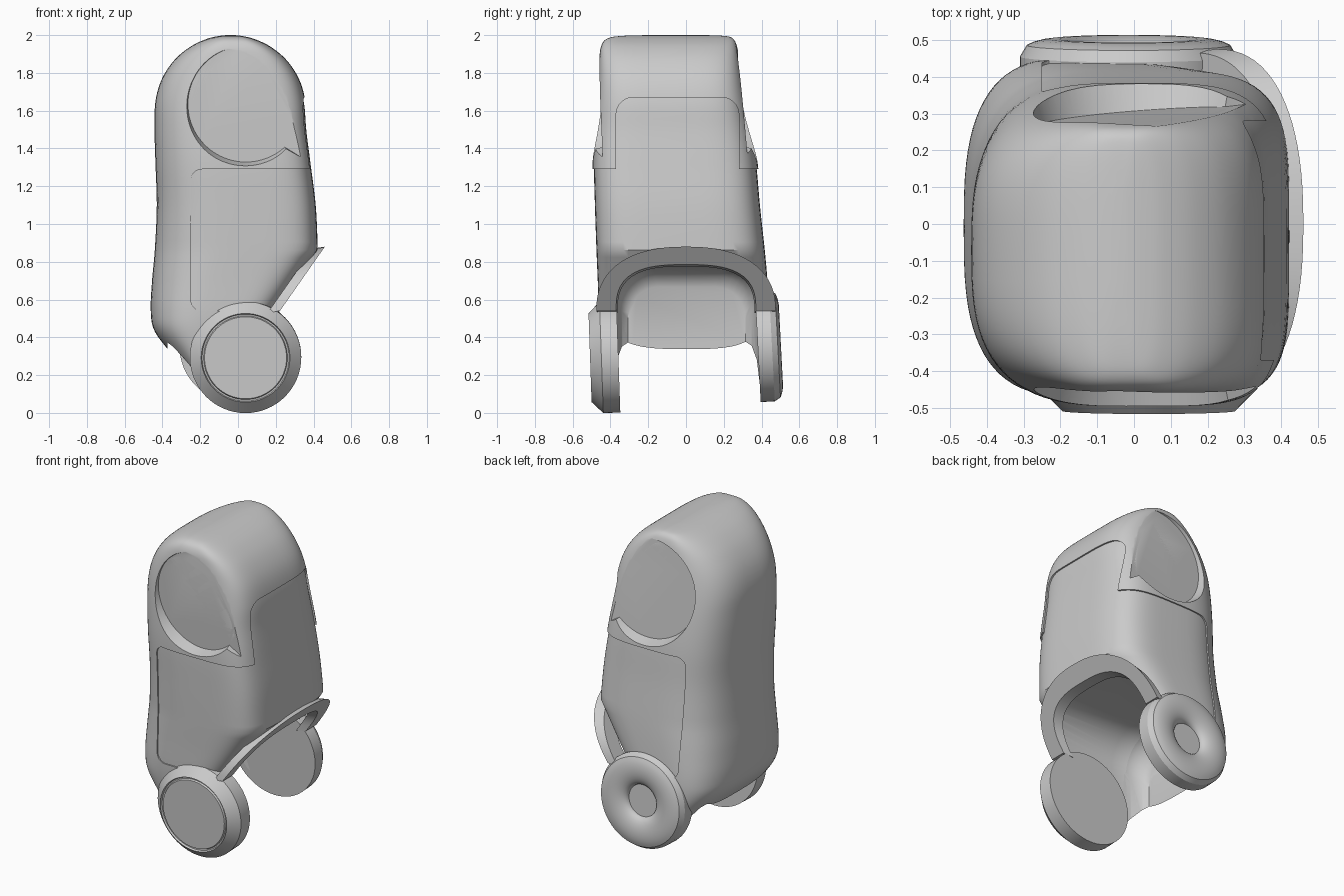
import bpy, bmesh, math
from mathutils import Vector

cube = bpy.data.objects.get("Cube")
if cube:
    bpy.data.objects.remove(cube, do_unlink=True)

grey = bpy.data.materials.new("plain grey")
grey.use_nodes = True
tone = (0.6, 0.6, 0.6, 1)
grey.diffuse_color = tone
grey.node_tree.nodes["Principled BSDF"].inputs["Base Color"].default_value = tone


def make(name, rings):
    """Skin a list of equal rings and cap both ends."""
    bm = bmesh.new()
    loops = [[bm.verts.new(p) for p in ring] for ring in rings]
    bm.faces.new(loops[0])
    bm.faces.new(loops[-1])
    for a, b in zip(loops, loops[1:]):
        for i in range(len(a)):
            j = (i + 1) % len(a)
            bm.faces.new((a[i], a[j], b[j], b[i]))
    bmesh.ops.recalc_face_normals(bm, faces=bm.faces)
    mesh = bpy.data.meshes.new(name)
    bm.to_mesh(mesh)
    bm.free()
    mesh.materials.append(grey)
    obj = bpy.data.objects.new(name, mesh)
    bpy.context.collection.objects.link(obj)
    return obj


def prism(name, outline, *maps):
    """Extrude a flat outline through a series of mapping functions."""
    return make(name, [[place(*p) for p in outline] for place in maps])


def rounded(u0, u1, v0, v1, r, steps=8):
    pts = []
    corners = ((u1 - r, v1 - r), (u0 + r, v1 - r), (u0 + r, v0 + r), (u1 - r, v0 + r))
    for k, (cu, cv) in enumerate(corners):
        for i in range(steps + 1):
            a = math.pi / 2 * (k + i / steps)
            pts.append((cu + r * math.cos(a), cv + r * math.sin(a)))
    return pts


def activate(obj):
    bpy.ops.object.select_all(action="DESELECT")
    obj.select_set(True)
    bpy.context.view_layer.objects.active = obj


def smooth(obj, angle=35):
    activate(obj)
    bpy.ops.object.shade_smooth_by_angle(angle=math.radians(angle))


def cut(obj, cutters):
    activate(obj)
    for c in cutters:
        mod = obj.modifiers.new("cut", "BOOLEAN")
        mod.operation = "DIFFERENCE"
        mod.solver = "EXACT"
        mod.object = c
        bpy.ops.object.modifier_apply(modifier=mod.name)


# Body sections: height, left edge, right edge, front edge, back edge
SECTIONS = [
    (2.0, -.06, -.02, -.2, .1), (1.995, -.103, .023, -.35, .21),
    (1.98, -.165, .085, -.42, .25), (1.94, -.25, .17, -.45, .27),
    (1.87, -.335, .255, -.46, .285), (1.77, -.402, .322, -.466, .303),
    (1.65, -.437, .357, -.475, .325), (1.5, -.442, .37, -.487, .353),
    (1.32, -.437, .393, -.495, .38), (1.1, -.43, .42, -.49, .4),
    (.87, -.44, .43, -.482, .425), (.7, -.455, .43, -.475, .44),
    (.54, -.462, .43, -.47, .45), (.43, -.44, .43, -.46, .45),
    (.3, -.34, .43, -.44, .45), (.18, -.23, .43, -.42, .44)]
SLOPE = .7


def spline(rows, steps):
    out = []
    for i in range(len(rows) - 1):
        a, b, c, d = [Vector(rows[min(max(i + k, 0), len(rows) - 1)]) for k in (-1, 0, 1, 2)]
        for s in range(steps):
            t = s / steps
            out.append(b + (c - a) * t / 2 + (a * 2 - b * 5 + c * 4 - d) * t * t / 2
                       + (b * 3 - a - c * 3 + d) * t ** 3 / 2)
    return out + [Vector(rows[-1])]


def body(name, inset):
    rings = []
    for z, left, right, front, back in spline(SECTIONS, 5):
        right = min(right, .43 - SLOPE * (.87 - z))  # sloping underside
        mx, my = (left + right) / 2, (front + back) / 2
        hx, hy = (right - left) / 2 - inset, (back - front) / 2 - inset
        ring = []
        for i in range(80):
            a = math.tau * i / 80
            c, s = math.cos(a), math.sin(a)
            n = 3 if c < 0 else 4.2 if s > 0 else 5
            ring.append((mx + hx * math.copysign(abs(c) ** (2 / n), c),
                         my + hy * math.copysign(abs(s) ** (2 / n), s), z - inset))
        rings.append(ring)
    return make(name, rings)


shell = body("outer_shell", 0)
panel = body("inset_panel", .008)

# Panel openings on front, back and right-hand side
front_gap = prism("front_back_gap_cutter", rounded(-.25, 1, .54, 1.29, .06),
                  lambda u, v: (u, -1, v), lambda u, v: (u, 1, v))
side_gap = prism("side_gap_cutter", rounded(-.37, .28, .3, 1.67, .09),
                 lambda u, v: (.1, u, v), lambda u, v: (1, u, v))

# Round flat recesses with a chute at the lower corner
CX, CZ, R = .042, 1.635, .307
disc = [(R * math.cos(math.radians(a)), R * math.sin(math.radians(a))) for a in range(24, 316, 4)]
disc += [(.34, -.31), (.5, -.31), (.5, .13)]


def far_disc(y):
    return lambda u, v: (CX + u * 1.35, y, CZ + v * 1.35)


front_disc = prism("front_recess_cutter", disc,
                   lambda u, v: (CX + u, -.442 - .055 * v - .05 * u, CZ + v), far_disc(-.8))
back_disc = prism("back_recess_cutter", disc,
                  lambda u, v: (CX + u, .287 - .075 * v + .07 * u, CZ + v), far_disc(.7))

# Hollow between the wheels, rounded off at its inner end
pocket = prism("pocket_cutter", rounded(-.385, .395, -.3, .785, .2),
               lambda y, z: (-.372, y * .8, z * .85), lambda y, z: (-.345, y * .88, z * .92),
               lambda y, z: (-.28, y * .95, z * .97), lambda y, z: (-.15, y, z),
               lambda y, z: (.8, y, z))

cutters = [front_disc, back_disc, pocket]
cut(panel, cutters)
cutters += [front_gap, side_gap]
cut(shell, cutters)
for c in cutters:
    c.hide_render = True
    c.hide_set(True)
smooth(shell)
smooth(panel)


# Sloping arched rim round the hollow
def arch(half, top, foot, power):
    pts = []
    for i in range(41):
        a = math.pi * i / 40
        c, s = math.cos(a), math.sin(a)
        pts.append((math.copysign(abs(c) ** power, c) * half, foot + (top - foot) * s ** power))
    return pts


band = arch(.475, .88, .54, .85) + arch(.37, .785, .54, .7)[::-1]
smooth(prism("arched_rim", band,
             lambda y, z: (.46 - (.88 - z) * SLOPE, y, z),
             lambda y, z: (.395 - (.88 - z) * SLOPE, y * .98, z - .01)))


# Wheels: lathed profiles of (radius, distance outward)
def wheel(name, profile, centre, side, tilt):
    rings = []
    for r, h in profile:
        rings.append([(r * math.cos(math.tau * i / 64), side * h,
                       r * math.sin(math.tau * i / 64)) for i in range(64)])
    obj = make(name, rings)
    obj.location = centre
    obj.rotation_euler.x = math.radians(tilt)
    smooth(obj, 28)


wheel("front_wheel", [(.295, 0), (.295, .09), (.235, .15), (.23, .138), (.222, .138), (.217, .148)],
      (.04, -.358, .297), -1, 2)
bulge = [(.2 + .1 * math.cos(a), .075 + .048 * math.sin(a))
         for a in [math.radians(d) for d in range(40, 181, 14)]]
wheel("back_wheel", [(.295, 0), (.295, .075)] + bulge, (-.015, .38, .352), 1, 3)
